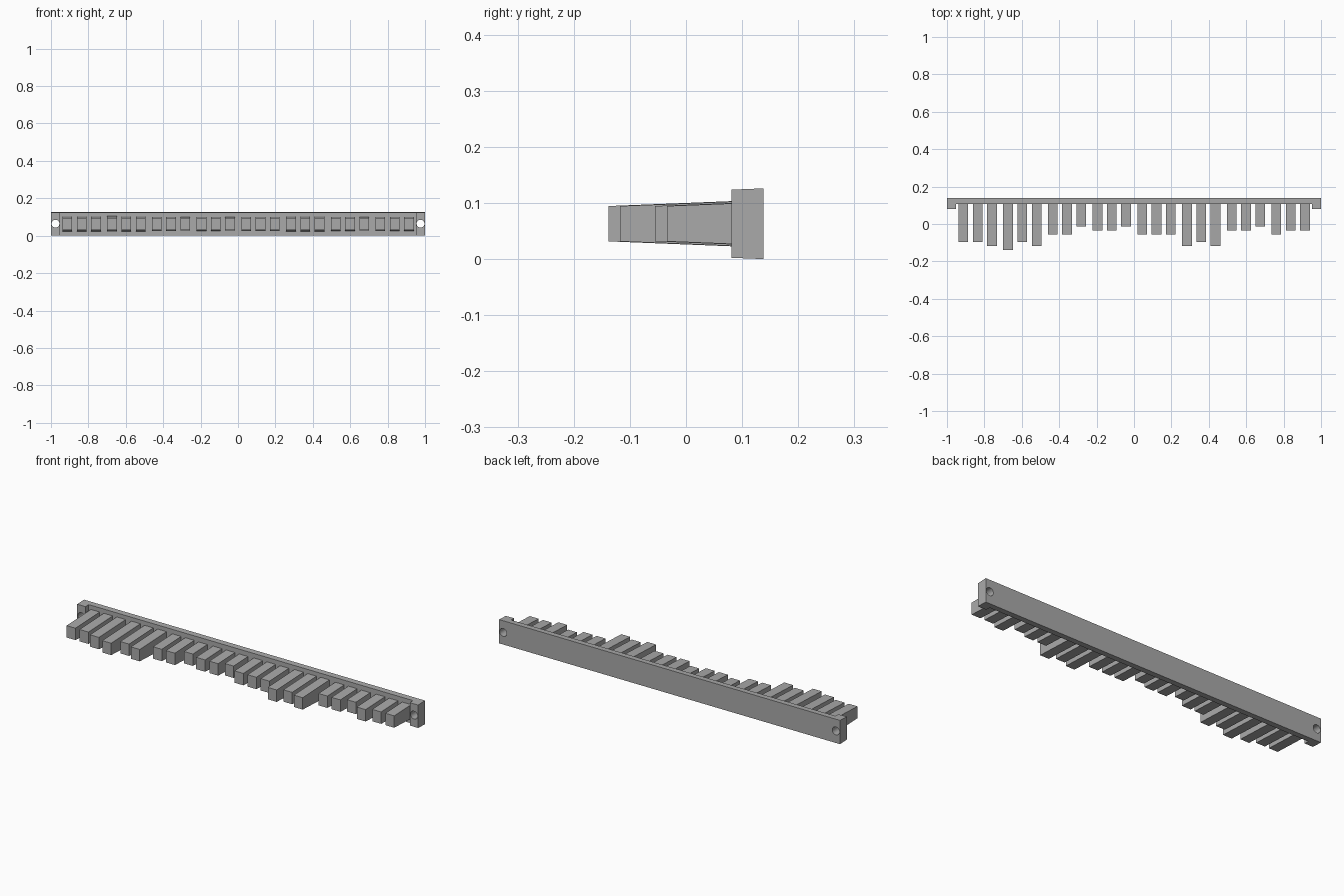
import bpy, bmesh

cube = bpy.data.objects.get("Cube")
if cube:
    bpy.data.objects.remove(cube)

grey = bpy.data.materials.new("plain_grey")
grey.use_nodes = True
colour = (0.4, 0.4, 0.4, 1)
grey.diffuse_color = colour
grey.node_tree.nodes["Principled BSDF"].inputs["Base Color"].default_value = colour

MID = 0.063             # height of the centre line
BACK, PLATE, CAP = 0.138, 0.107, 0.081
DRAFT = 0.04            # slope of the tapered top and bottom faces


def prism(name, outline, half):
    """Extrude an xy outline about the centre line; half(y) is the half height."""
    bm = bmesh.new()
    low = [bm.verts.new((x, y, MID - half(y))) for x, y in outline]
    high = [bm.verts.new((x, y, MID + half(y))) for x, y in outline]
    n = len(outline)
    bm.faces.new(low[::-1])
    bm.faces.new(high)
    for i in range(n):
        j = (i + 1) % n
        bm.faces.new((low[i], low[j], high[j], high[i]))
    bmesh.ops.recalc_face_normals(bm, faces=bm.faces[:])
    mesh = bpy.data.meshes.new(name)
    bm.to_mesh(mesh)
    bm.free()
    ob = bpy.data.objects.new(name, mesh)
    bpy.context.collection.objects.link(ob)
    mesh.materials.append(grey)
    return ob


# Back plate with a raised block at each end
plate = prism("back_plate", [
    (-1, BACK), (-1, CAP), (-0.951, CAP), (-0.951, PLATE),
    (0.951, PLATE), (0.951, CAP), (1, CAP), (1, BACK)],
    lambda y: MID - DRAFT * (BACK - y))

# Round screw holes through both end blocks
for side in (-1, 1):
    bpy.ops.mesh.primitive_cylinder_add(
        vertices=24, radius=0.021, depth=0.3,
        location=(side * 0.976, 0.1, MID + 0.001), rotation=(1.570796, 0, 0))
    cutter = bpy.context.object
    cutter.name = "hole_cutter"
    cutter.data.materials.append(grey)
    cut = plate.modifiers.new("screw_hole", "BOOLEAN")
    cut.operation = "DIFFERENCE"
    cut.solver = "EXACT"
    cut.object = cutter
    bpy.context.view_layer.objects.active = plate
    bpy.ops.object.modifier_apply(modifier=cut.name)
    bpy.data.objects.remove(cutter)

bpy.ops.object.select_all(action="DESELECT")
plate.select_set(True)
bpy.context.view_layer.objects.active = plate
bpy.ops.object.shade_smooth_by_angle(angle=0.5)

# Teeth in groups of three, each digit giving a length in equal steps
for g, group in enumerate(("556", "756", "331", "221", "333", "656", "221", "322")):
    for t, step in enumerate(group):
        x = -0.836 + 0.2391 * g + 0.0765 * (t - 1)
        front = 0.0075 - 0.0208 * int(step)
        prism(f"tooth_{g + 1}_{t + 1}", [
            (x - 0.026, front), (x + 0.026, front),
            (x + 0.026, PLATE + 0.005), (x - 0.026, PLATE + 0.005)],
            lambda y: 0.0315 + DRAFT * (y - front))
